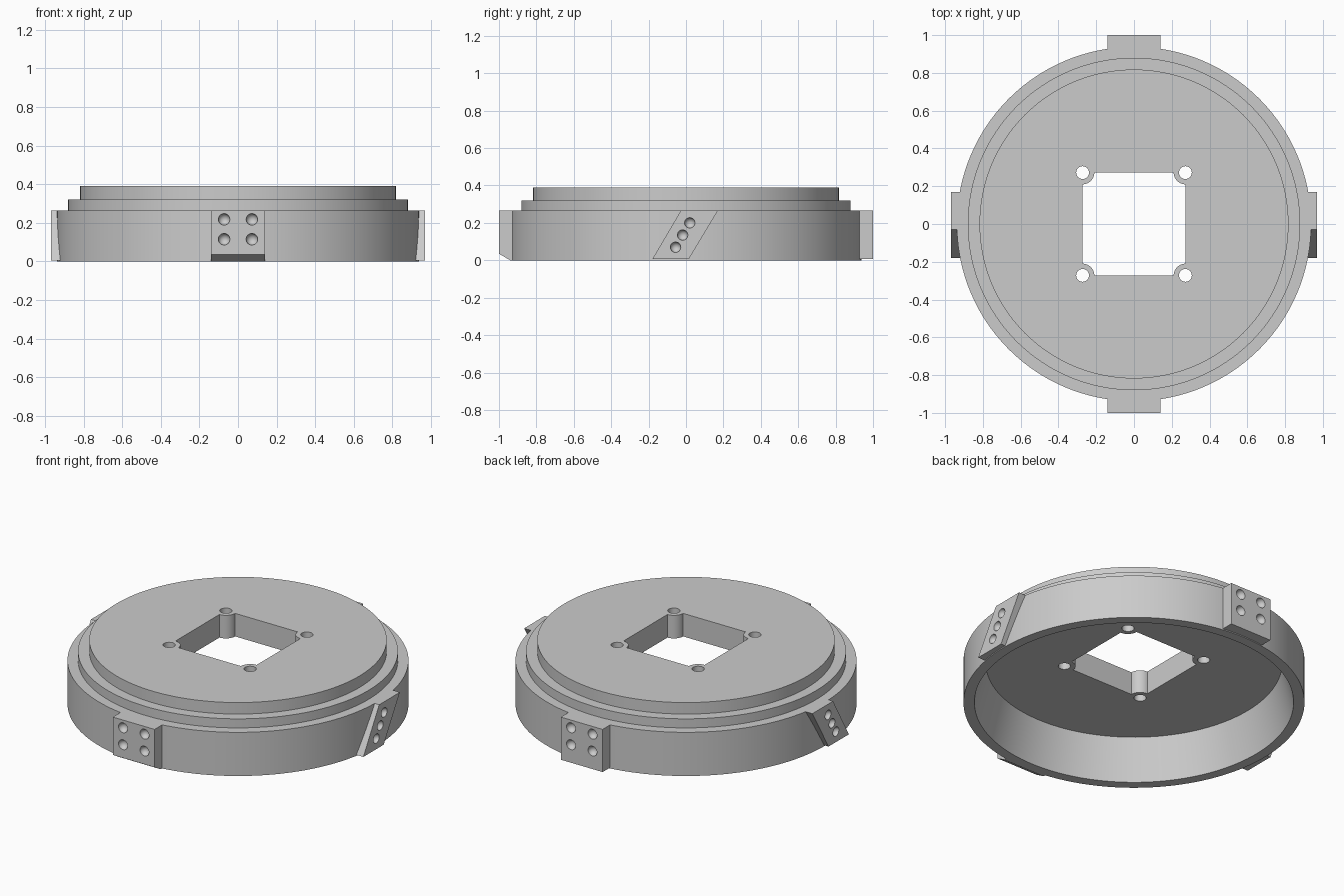
import bpy, bmesh, math
from mathutils import Matrix, Vector

if "Cube" in bpy.data.objects:
    bpy.data.objects.remove(bpy.data.objects["Cube"])

SEG = 160
BODY_R, RIM_Z, TOP_Z = 0.938, 0.265, 0.39

grey = bpy.data.materials.new("plain_grey")
grey.use_nodes = True
grey.diffuse_color = (0.6, 0.6, 0.6, 1)
grey.node_tree.nodes["Principled BSDF"].inputs["Base Color"].default_value = (0.6, 0.6, 0.6, 1)


def finish(bm, name):
    bmesh.ops.recalc_face_normals(bm, faces=bm.faces[:])
    mesh = bpy.data.meshes.new(name)
    bm.to_mesh(mesh)
    bm.free()
    mesh.materials.append(grey)
    ob = bpy.data.objects.new(name, mesh)
    bpy.context.collection.objects.link(ob)
    return ob


def extrude(bm, points, direction):
    face = bm.faces.new([bm.verts.new(p) for p in points])
    new = bmesh.ops.extrude_face_region(bm, geom=[face])["geom"]
    bmesh.ops.translate(bm, vec=direction, verts=[v for v in new if isinstance(v, bmesh.types.BMVert)])


def cylinder(bm, x, y, radius, z0, z1, segments):
    bmesh.ops.create_cone(bm, cap_ends=True, segments=segments, radius1=radius, radius2=radius,
                          depth=z1 - z0, matrix=Matrix.Translation((x, y, (z0 + z1) / 2)))


def activate(ob):
    bpy.ops.object.select_all(action="DESELECT")
    ob.select_set(True)
    bpy.context.view_layer.objects.active = ob


def cut(ob, cutter):
    cutter.hide_render = True
    mod = ob.modifiers.new("cut", "BOOLEAN")
    mod.operation, mod.solver, mod.object = "DIFFERENCE", "EXACT", cutter
    activate(ob)
    bpy.ops.object.modifier_apply(modifier=mod.name)
    bpy.data.objects.remove(cutter)


def smooth(ob):
    activate(ob)
    bpy.ops.object.shade_smooth_by_angle(angle=math.radians(25))


# Stepped round body, hollow underneath with a tapered inner wall
profile = [(0.815, 0.25), (0.878, 0), (BODY_R, 0), (BODY_R, RIM_Z), (0.88, RIM_Z),
           (0.88, 0.32), (0.818, 0.32), (0.818, TOP_Z)]
bm = bmesh.new()
rings = []
for r, z in profile:
    rings.append([bm.verts.new((r * math.cos(math.tau * i / SEG), r * math.sin(math.tau * i / SEG), z))
                  for i in range(SEG)])
for a, b in zip(rings, rings[1:]):
    for i in range(SEG):
        j = (i + 1) % SEG
        bm.faces.new((a[i], a[j], b[j], b[i]))
bm.faces.new(rings[0])
bm.faces.new(rings[-1])
body = finish(bm, "stepped_body")

# Square opening with rounded bosses left in its corners, and a screw hole in each boss
HALF, BOSS, HOLE = 0.272, 0.062, 0.034
bm = bmesh.new()
outline = []
for k in range(4):
    turn = Matrix.Rotation(k * math.pi / 2, 3, "Z")
    for i in range(13):
        a = math.radians(270 - 90 * i / 12)
        outline.append(turn @ Vector((HALF + BOSS * math.cos(a), HALF + BOSS * math.sin(a), 0.1)))
extrude(bm, outline, (0, 0, 0.5))
for sx in (-1, 1):
    for sy in (-1, 1):
        cylinder(bm, sx * HALF, sy * HALF, HOLE, 0.1, 0.6, 32)
cut(body, finish(bm, "opening_cutter"))
smooth(body)


# Lugs on the rim, each with round dimples in its outer face
def lug(name, side_profile, x0, x1, dimples, radius):
    bm = bmesh.new()
    extrude(bm, [(x0, y, z) for y, z in side_profile], (x1 - x0, 0, 0))
    ob = finish(bm, name)
    bm = bmesh.new()
    cylinder(bm, 0, 0, BODY_R - 0.002, -0.5, 0.8, SEG)
    cut(ob, finish(bm, "rim_cutter"))
    bm = bmesh.new()
    for place in dimples:
        bmesh.ops.create_uvsphere(bm, u_segments=24, v_segments=12, radius=radius,
                                  matrix=Matrix.Translation(place))
    cut(ob, finish(bm, "dimple_cutter"))
    smooth(ob)


def four(y):
    return [(x, y, z) for x in (-0.072, 0.072) for z in (0.115, 0.218)]


lug("front_lug", [(-0.88, 0), (-0.94, 0), (-1, 0.035), (-1, RIM_Z), (-0.88, RIM_Z)],
    -0.14, 0.14, four(-1), 0.03)
lug("back_lug", [(0.88, 0.006), (1, 0.006), (1, RIM_Z), (0.88, RIM_Z)],
    -0.14, 0.14, four(1), 0.03)

slanted = [(-0.18, 0.006), (0.015, 0.006), (0.17, RIM_Z), (-0.028, RIM_Z)]
for name, s in (("left_lug", 1), ("right_lug", -1)):
    holes = [(s * 0.968, -0.018 + 0.038 * i, 0.135 + 0.065 * i) for i in (-1, 0, 1)]
    lug(name, slanted, s * 0.88, s * 0.968, holes, 0.028)
